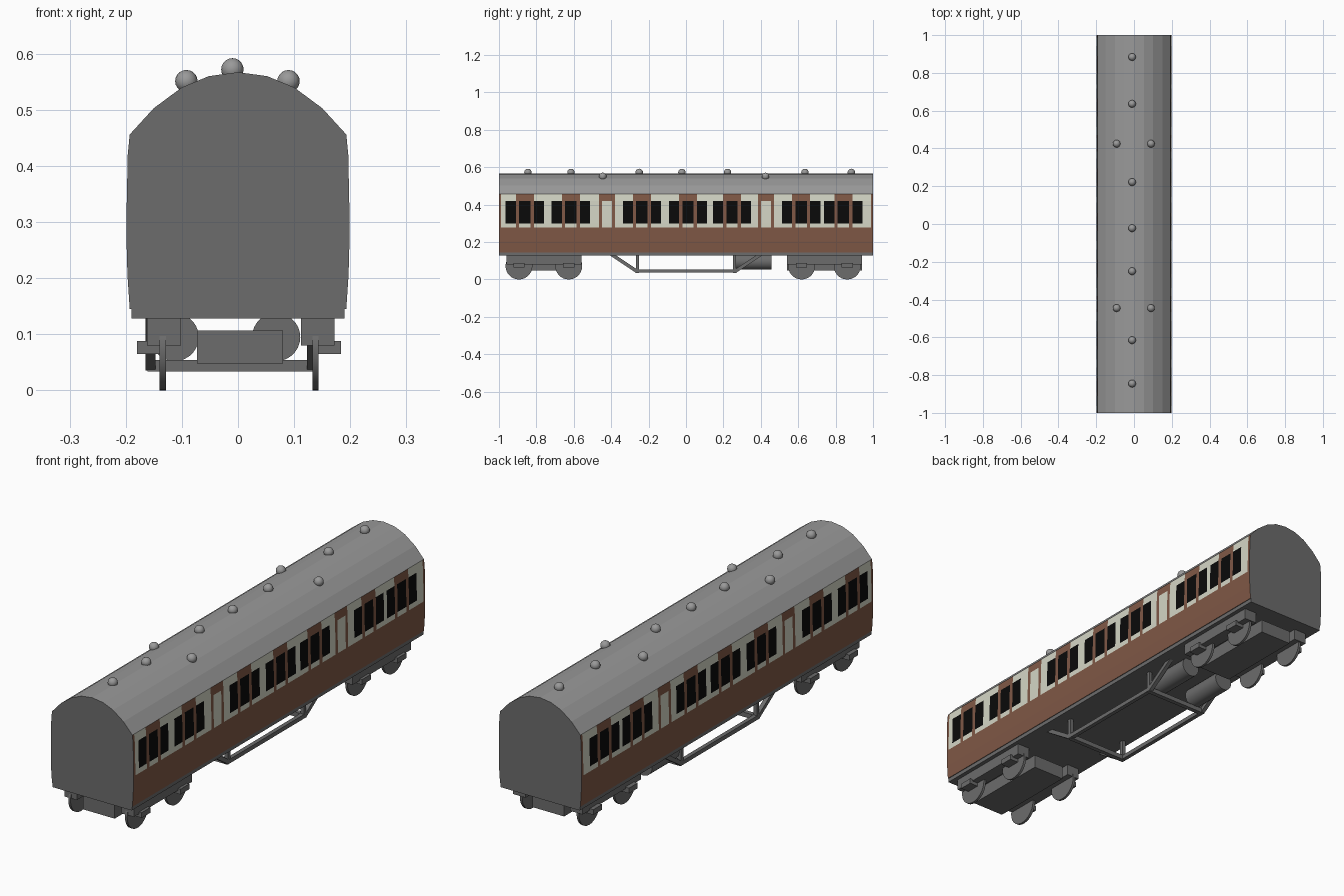
import bpy, bmesh, math
from mathutils import Vector, Matrix

if "Cube" in bpy.data.objects:
    bpy.data.objects.remove(bpy.data.objects["Cube"])


def material(name, rgb):
    m = bpy.data.materials.new(name)
    m.diffuse_color = (*rgb, 1)
    m.use_nodes = True
    m.node_tree.nodes["Principled BSDF"].inputs["Base Color"].default_value = m.diffuse_color
    return m


BROWN = material("brown paint", (0.216, 0.098, 0.061))
CREAM = material("cream paint", (0.66, 0.67, 0.56))
GLASS = material("black window", (0.003, 0.003, 0.003))
ROOF = material("roof grey", (0.32, 0.32, 0.32))
DARK = material("dark grey", (0.15, 0.15, 0.15))


def finish(name, bm, mats, smooth=False):
    bmesh.ops.recalc_face_normals(bm, faces=bm.faces)
    me = bpy.data.meshes.new(name)
    bm.to_mesh(me)
    bm.free()
    for m in mats:
        me.materials.append(m)
    ob = bpy.data.objects.new(name, me)
    bpy.context.collection.objects.link(ob)
    if smooth:
        bpy.context.view_layer.objects.active = ob
        ob.select_set(True)
        bpy.ops.object.shade_smooth_by_angle(angle=math.radians(40))
        ob.select_set(False)
    return ob


def box(name, x, y, z, mat=DARK):
    """Box from (min, max) ranges."""
    bm = bmesh.new()
    mid = [(r[0] + r[1]) / 2 for r in (x, y, z)]
    size = [r[1] - r[0] for r in (x, y, z)]
    bmesh.ops.create_cube(bm, size=1, matrix=Matrix.Translation(mid) @ Matrix.Diagonal((*size, 1)))
    return finish(name, bm, [mat])


def beam(name, a, b, t):
    """Square bar between two points."""
    a, b = Vector(a), Vector(b)
    d = b - a
    bm = bmesh.new()
    mat = (Matrix.Translation((a + b) / 2) @ d.to_track_quat('Z', 'X').to_matrix().to_4x4()
           @ Matrix.Diagonal((t, t, d.length + t * 0.5, 1)))
    bmesh.ops.create_cube(bm, size=1, matrix=mat)
    return finish(name, bm, [DARK])


def cylinder(name, centre, r, length, axis):
    bm = bmesh.new()
    rot = Matrix.Rotation(math.pi / 2, 4, 'Y' if axis == 'x' else 'X')
    bmesh.ops.create_cone(bm, cap_ends=True, segments=28, radius1=r, radius2=r, depth=length,
                          matrix=Matrix.Translation(centre) @ rot)
    return finish(name, bm, [DARK], smooth=True)


# Body shell: half profile swept along y, split at every painted edge
WINDOW_DOORS = [-0.862, -0.616, -0.236, 0.011, 0.246, 0.616, 0.841]
PLAIN_DOORS = [-0.423, 0.428]
END = 0.988
half = [(0.193, 0.145), (0.197, 0.205), (0.199, 0.278), (0.199, 0.30), (0.1965, 0.42),
        (0.193, 0.456), (0.15, 0.503), (0.1, 0.54), (0.052, 0.56), (0, 0.567)]
profile = half + [(-x, z) for x, z in half[-2::-1]]
cuts = {-1, 1, -END, END}
for c in WINDOW_DOORS:
    cuts |= {round(c + s * d, 4) for s in (-1, 1) for d in (0.03, 0.048, 0.102)}
for c in PLAIN_DOORS:
    cuts |= {round(c + s * d, 4) for s in (-1, 1) for d in (0.027, 0.043)}
cuts = sorted(cuts)


def paint(y, z):
    """Material slot of a wall or roof cell."""
    if z > 0.456:
        return 3
    if z < 0.278 or abs(y) > END:
        return 0
    for doors, inner, outer in ((WINDOW_DOORS, 0.03, 0.048), (PLAIN_DOORS, 0.027, 0.043)):
        d = min(abs(y - c) for c in doors)
        if d < outer and (z > 0.42 or d > inner):
            return 0
        if doors is WINDOW_DOORS and d < 0.102 and 0.30 < z < 0.42:
            return 2
    return 1


bm = bmesh.new()
rings = [[bm.verts.new((x, y, z)) for x, z in profile] for y in cuts]
for r0, r1 in zip(rings, rings[1:]):
    for i in range(len(profile) - 1):
        f = bm.faces.new((r0[i], r0[i + 1], r1[i + 1], r1[i]))
        m = f.calc_center_median()
        f.material_index = paint(m.y, m.z)
    bm.faces.new((r0[0], r1[0], r1[-1], r0[-1])).material_index = 4
for r in (rings[0], rings[-1]):
    bm.faces.new(r).material_index = 4
finish("coach_body", bm, [BROWN, CREAM, GLASS, ROOF, DARK])

# Underframe slab
box("underframe", (-0.19, 0.19), (-1, 1), (0.128, 0.147))

# Roof ventilators
vents = [(-0.01, y, 0.572) for y in (-0.845, -0.615, -0.25, -0.022, 0.222, 0.636, 0.884)]
vents += [(x, y, 0.551) for x in (-0.092, 0.09) for y in (-0.445, 0.425)]
for p in vents:
    bm = bmesh.new()
    bmesh.ops.create_uvsphere(bm, u_segments=16, v_segments=10, radius=0.02,
                              matrix=Matrix.Translation(p))
    finish("roof_ventilator", bm, [ROOF], smooth=True)

# Bogies: centre block, side frames, wheels and axle boxes
for axles in ((-0.893, -0.627), (0.618, 0.862)):
    mid = sum(axles) / 2
    box("bogie_centre", (-0.073, 0.08), (mid - 0.2, mid + 0.2), (0.048, 0.107))
    for s in (-1, 1):
        fx = sorted((0.005 + s * 0.107, 0.005 + s * 0.167))
        box("bogie_side_frame", fx, (mid - 0.2, mid + 0.2), (0.08, 0.13))
        for y in axles:
            cylinder("wheel", (0.002 + s * 0.136, y, 0.072), 0.072, 0.011, 'x')
            ax = sorted((0.002 + s * 0.138, 0.002 + s * 0.182))
            box("axle_box", ax, (y - 0.03, y + 0.03), (0.065, 0.088))

# Twin tanks under the floor
for x in (-0.113, 0.068):
    cylinder("tank", (x, 0.356, 0.095), 0.043, 0.2, 'y')

# Truss rods with posts and cross bars
for x in (-0.156, 0.132):
    beam("truss_bottom", (x, -0.265, 0.045), (x, 0.265, 0.045), 0.018)
    for s in (-1, 1):
        beam("truss_diagonal", (x, s * 0.265, 0.045), (x, s * 0.4, 0.135), 0.018)
        beam("truss_post", (x, s * 0.26, 0.045), (x, s * 0.26, 0.135), 0.016)
for s in (-1, 1):
    beam("truss_cross_bar", (-0.156, s * 0.26, 0.044), (0.132, s * 0.26, 0.044), 0.02)
